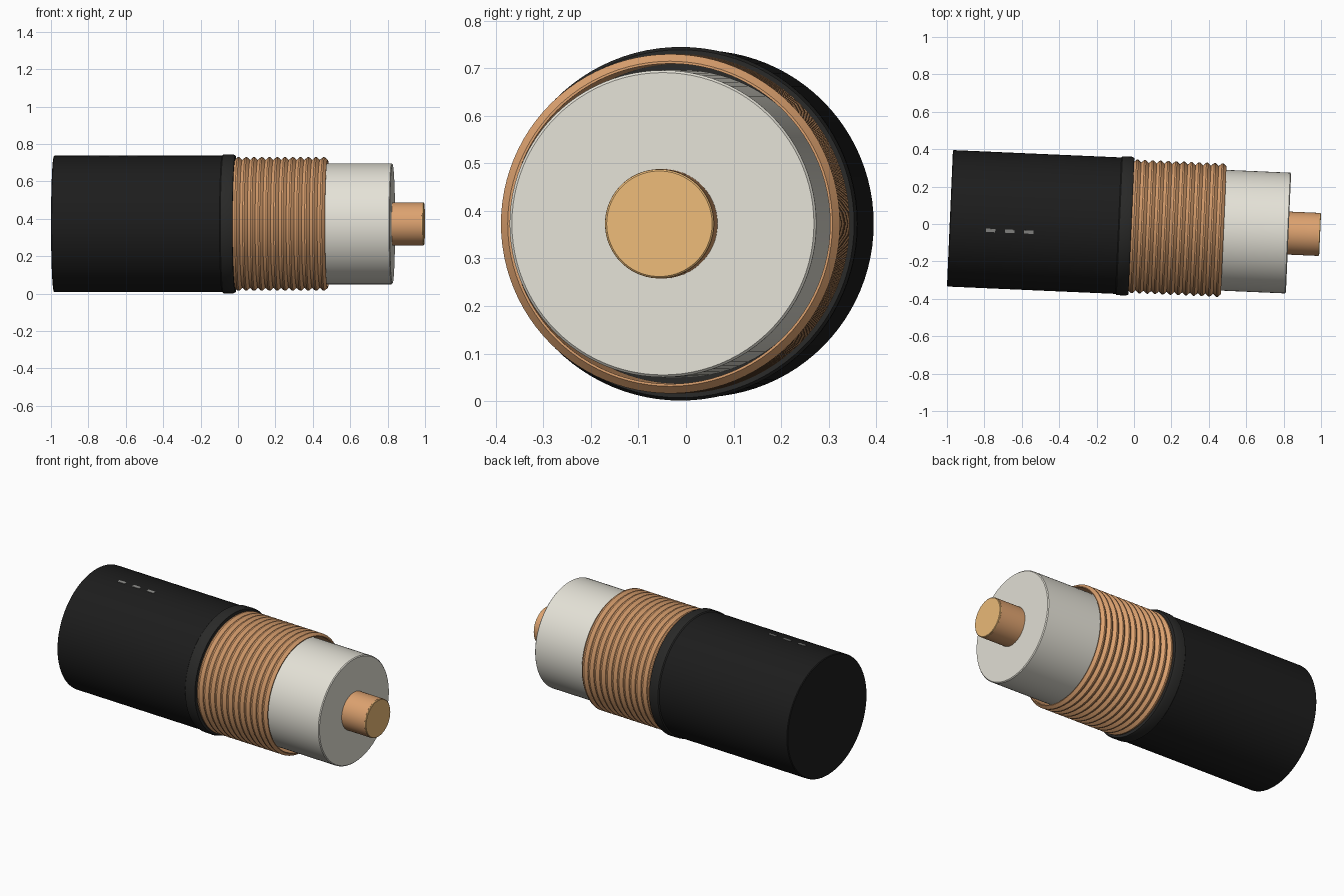
import bpy, bmesh, math
from mathutils import Matrix

if "Cube" in bpy.data.objects:
    bpy.data.objects.remove(bpy.data.objects["Cube"])

# Cable axis: local x, yawed slightly about z
FRAME = Matrix.Translation((0, -0.0125, 0.373)) @ Matrix.Rotation(math.radians(-2.5), 4, 'Z')
SEG = 96


def material(name, rgb):
    m = bpy.data.materials.new(name)
    m.diffuse_color = (*rgb, 1)
    m.use_nodes = True
    m.node_tree.nodes["Principled BSDF"].inputs["Base Color"].default_value = m.diffuse_color
    return m


BLACK = material("black_rubber", (0.012, 0.012, 0.012))
DARK = material("dark_rubber", (0.022, 0.022, 0.021))
COPPER = material("copper", (0.72, 0.36, 0.16))
GOLD = material("bright_copper", (0.85, 0.50, 0.19))
WHITE = material("white_plastic", (0.78, 0.76, 0.68))
GREY = material("grey_print", (0.25, 0.25, 0.24))


def finish(bm, name, mat, angle=30):
    bmesh.ops.recalc_face_normals(bm, faces=bm.faces[:])
    me = bpy.data.meshes.new(name)
    bm.to_mesh(me)
    bm.free()
    me.materials.append(mat)
    ob = bpy.data.objects.new(name, me)
    bpy.context.collection.objects.link(ob)
    ob.matrix_world = FRAME
    bpy.ops.object.select_all(action='DESELECT')
    ob.select_set(True)
    bpy.context.view_layer.objects.active = ob
    bpy.ops.object.shade_smooth_by_angle(angle=math.radians(angle))
    return ob


def lathe(name, profile, mat, closed=False):
    """Turn (x, radius) points about local x; cap the ends or close the loop."""
    bm = bmesh.new()
    rings = [[bm.verts.new((x, r * math.cos(2 * math.pi * i / SEG), r * math.sin(2 * math.pi * i / SEG)))
              for i in range(SEG)] for x, r in profile]
    pairs = list(zip(rings, rings[1:]))
    if closed:
        pairs.append((rings[-1], rings[0]))
    for a, b in pairs:
        for i in range(SEG):
            j = (i + 1) % SEG
            bm.faces.new((a[i], a[j], b[j], b[i]))
    if not closed:
        bm.faces.new(rings[0])
        bm.faces.new(rings[-1])
    return finish(bm, name, mat)


# Outer jacket and the raised collar at its cut end
lathe("jacket", [(-0.985, 0.361), (-0.981, 0.365), (-0.02, 0.365)], BLACK)
lathe("jacket_collar", [(-0.084, 0.364), (-0.078, 0.371), (-0.028, 0.372), (-0.014, 0.366), (-0.014, 0.337)], DARK)

# Ridged copper shield: hollow sleeve with saw-tooth outside
ridges, start, pitch = 12, -0.018, 0.0415
shield = [(start, 0.337), (start, 0.342)]
for k in range(ridges):
    x = start + k * pitch
    shield += [(x + pitch * 0.4, 0.357), (x + pitch * 0.6, 0.357), (x + pitch, 0.342)]
shield.append((start + ridges * pitch, 0.337))
lathe("copper_shield", shield, COPPER, closed=True)

# Insulating core and central conductor
lathe("insulator", [(-0.03, 0.323), (0.822, 0.323), (0.827, 0.318)], WHITE)
lathe("conductor", [(0.8, 0.115), (0.988, 0.115)], COPPER)
lathe("conductor_tip", [(0.986, 0.1145), (0.993, 0.1145), (0.996, 0.111)], GOLD)

# Three printed dashes on top of the jacket
roll = Matrix.Rotation(math.asin(0.055 / 0.365), 4, 'X')
for n in range(3):
    bm = bmesh.new()
    bmesh.ops.create_cube(bm, size=1, matrix=roll @ Matrix.Translation((-0.765 + 0.102 * n, 0, 0.365))
                          @ Matrix.Diagonal((0.05, 0.018, 0.004, 1)))
    finish(bm, f"print_dash_{n + 1}", GREY)
